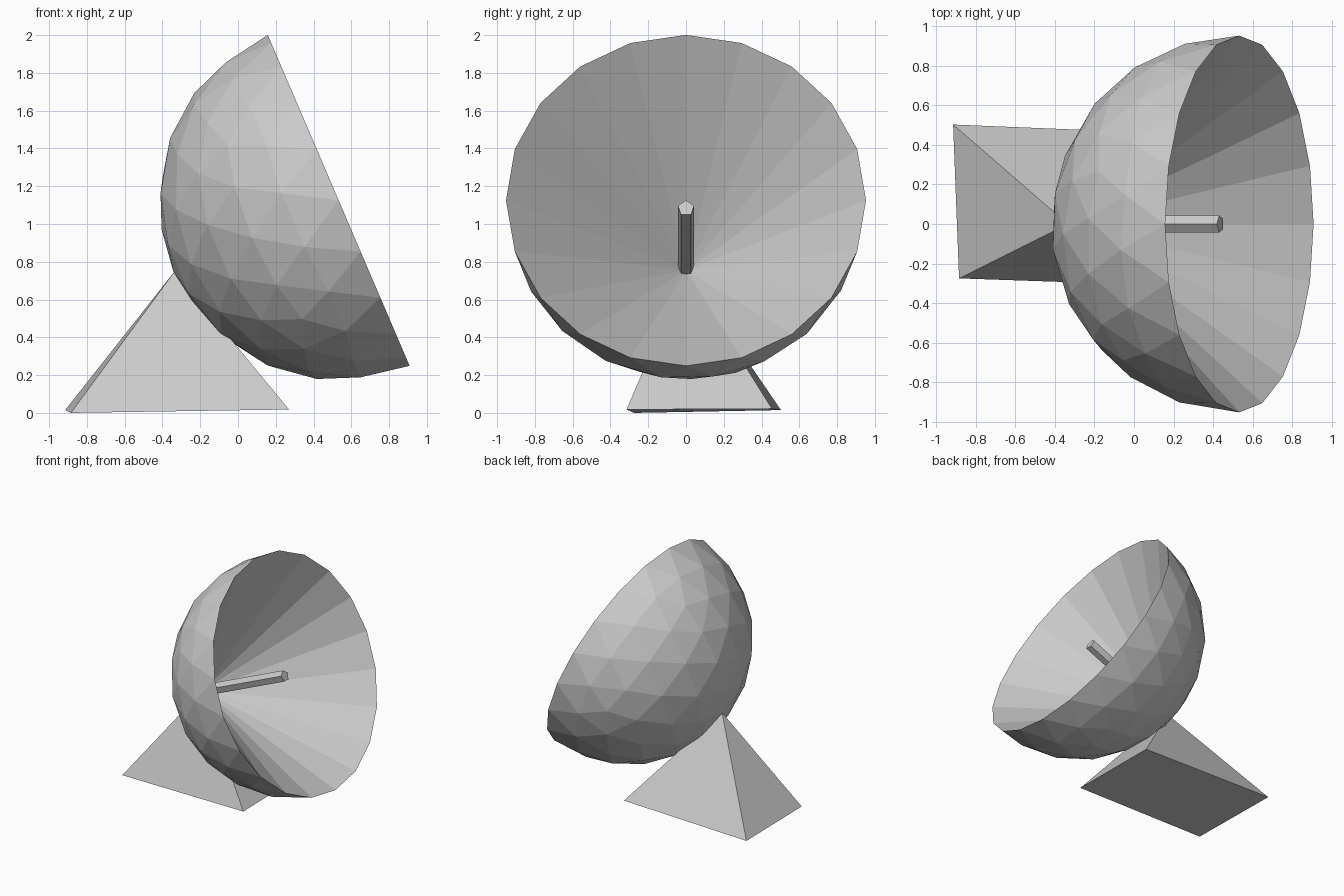
import bpy, bmesh, math
from mathutils import Matrix, Vector

if "Cube" in bpy.data.objects:
    bpy.data.objects.remove(bpy.data.objects["Cube"])

R = 0.953
CENTRE = Vector((0.533, 0, 1.125))
TILT = math.radians(66.8)          # dish axis leans from +z toward +x
PLACE = Matrix.Translation(CENTRE) @ Matrix.Rotation(TILT, 4, 'Y')


def make_object(name, bm):
    bmesh.ops.recalc_face_normals(bm, faces=bm.faces[:])
    mesh = bpy.data.meshes.new(name)
    bm.to_mesh(mesh)
    bm.free()
    obj = bpy.data.objects.new(name, mesh)
    bpy.context.collection.objects.link(obj)
    return obj


# Dish: faceted half sphere outside, cone inside reaching the back
bm = bmesh.new()
bmesh.ops.create_icosphere(bm, subdivisions=3, radius=R)
bmesh.ops.bisect_plane(bm, geom=bm.verts[:] + bm.edges[:] + bm.faces[:], dist=1e-4,
                       plane_co=(0, 0, 0), plane_no=(0, 0, 1), clear_outer=True)
rim = [e for e in bm.edges if e.is_boundary]
first = rim[0].verts[0].co
turn = -math.atan2(first.y, first.x)   # put a rim corner at the lowest point
bmesh.ops.rotate(bm, verts=bm.verts[:], matrix=Matrix.Rotation(turn, 3, 'Z'))
apex = bm.verts.new((0, 0, -0.985 * R))
for e in rim:
    bm.faces.new((e.verts[0], e.verts[1], apex))
bm.transform(PLACE)
make_object("dish", bm)

# Receiver rod: five-sided, along the dish axis
bm = bmesh.new()
rod_top, rod_bottom = -0.105, -0.94
bmesh.ops.create_cone(bm, cap_ends=True, segments=5, radius1=0.045, radius2=0.045,
                      depth=rod_top - rod_bottom)
bm.verts.ensure_lookup_table()
ring = bm.verts[0].co
turn = math.pi - math.atan2(ring.y, ring.x)   # one corner points up
bm.transform(PLACE @ Matrix.Translation((0, 0, (rod_top + rod_bottom) / 2))
             @ Matrix.Rotation(turn, 4, 'Z'))
make_object("receiver_rod", bm)

# Base: slightly skewed pyramid meeting the back of the dish
bm = bmesh.new()
foot = [bm.verts.new(c) for c in ((-0.915, 0.503, 0.015), (-0.885, -0.275, 0.0),
                                  (0.27, -0.315, 0.018), (0.26, 0.455, 0.022))]
tip = bm.verts.new((-0.335, 0, 0.75))
bm.faces.new(foot)
for i in range(4):
    bm.faces.new((foot[i], foot[(i + 1) % 4], tip))
make_object("pyramid_base", bm)
